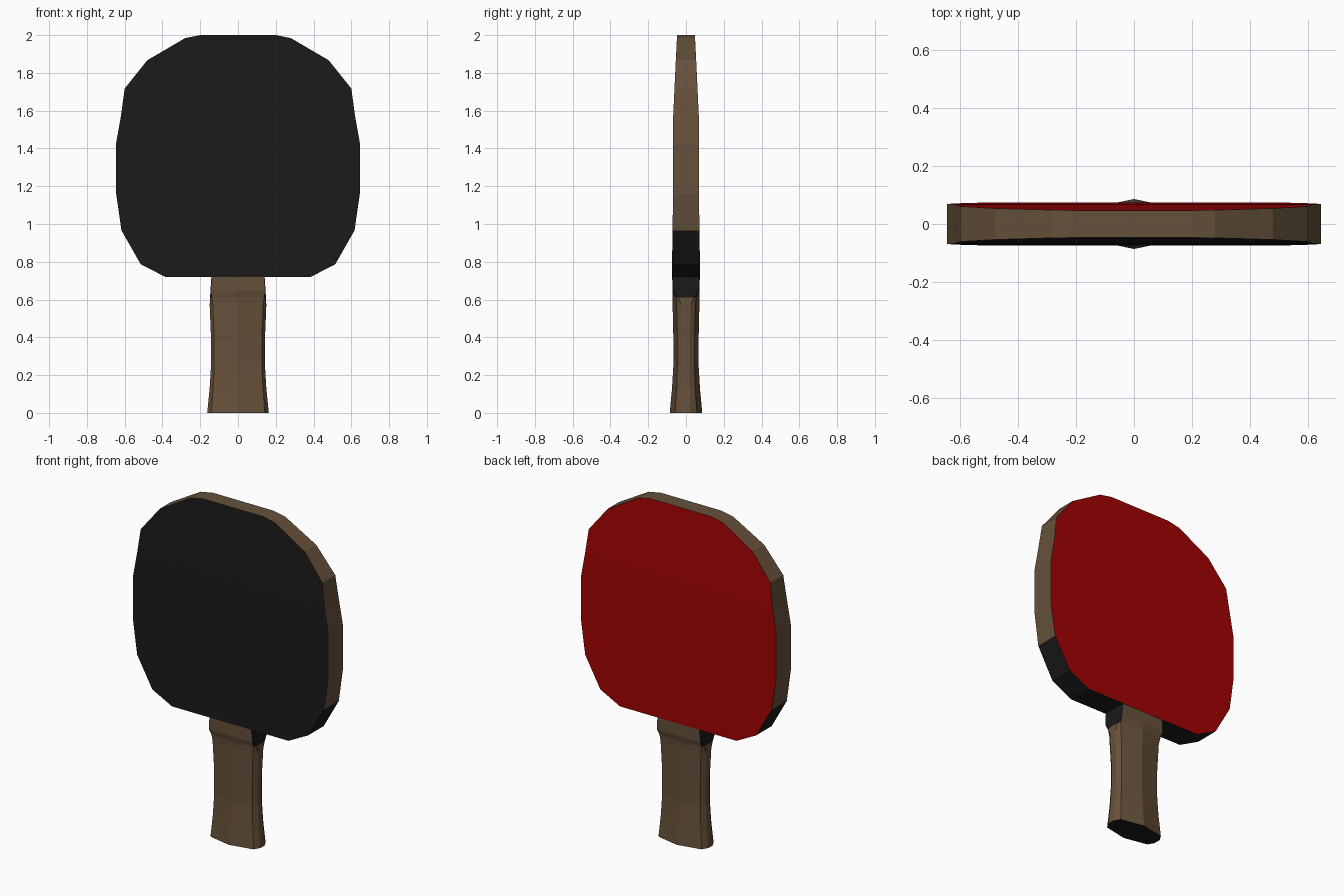
import bpy, bmesh

if "Cube" in bpy.data.objects:
    bpy.data.objects.remove(bpy.data.objects["Cube"])


def material(name, rgb):
    m = bpy.data.materials.new(name)
    m.diffuse_color = (*rgb, 1)
    m.use_nodes = True
    m.node_tree.nodes["Principled BSDF"].inputs["Base Color"].default_value = m.diffuse_color
    return m


WOOD, BLACK, RED = 0, 1, 2
MATS = [material("brown wood", (0.133, 0.082, 0.043)),
        material("black rubber", (0.0105, 0.0105, 0.0105)),
        material("red rubber", (0.36, 0.001, 0.001))]


def loft(name, sections, colour, bottom=None, top=None):
    """Skin closed sections from low to high; colour(row, side) picks the material."""
    bm = bmesh.new()
    rings = [[bm.verts.new(p) for p in s] for s in sections]
    n = len(rings[0])
    for i in range(len(rings) - 1):
        for j in range(n):
            k = (j + 1) % n
            f = bm.faces.new((rings[i][j], rings[i][k], rings[i + 1][k], rings[i + 1][j]))
            f.material_index = colour(i, j)
    if bottom is not None:
        bm.faces.new(rings[0][::-1]).material_index = bottom
    if top is not None:
        bm.faces.new(rings[-1]).material_index = top
    bmesh.ops.recalc_face_normals(bm, faces=bm.faces)
    me = bpy.data.meshes.new(name)
    bm.to_mesh(me)
    bm.free()
    ob = bpy.data.objects.new(name, me)
    bpy.context.collection.objects.link(ob)
    for m in MATS:
        me.materials.append(m)
    return ob


# Blade: half width, height, half thickness
blade = [(0.385, 0.72, 0.074), (0.515, 0.787, 0.074), (0.617, 0.966, 0.071),
         (0.645, 1.16, 0.069), (0.645, 1.43, 0.069), (0.62, 1.57, 0.068),
         (0.60, 1.717, 0.061), (0.48, 1.867, 0.054), (0.28, 1.984, 0.048),
         (0.20, 2.0, 0.047)]


def blade_colour(row, side):
    if side == 0:
        return BLACK              # front rubber
    if side == 2:
        return RED                # back rubber
    return BLACK if row < 2 else WOOD


loft("blade", [[(-x, -t, z), (x, -t, z), (x, t, z), (-x, t, z)] for x, z, t in blade],
     blade_colour, bottom=BLACK, top=WOOD)

# Handle: height, ridge depth, corner x and y, side x and y
handle = [(0.0, 0.086, 0.142, 0.057, 0.163, 0.022),
          (0.13, 0.074, 0.132, 0.049, 0.15, 0.02),
          (0.25, 0.067, 0.126, 0.045, 0.143, 0.018),
          (0.40, 0.067, 0.126, 0.045, 0.143, 0.018),
          (0.57, 0.071, 0.133, 0.05, 0.15, 0.024),
          (0.61, 0.072, 0.138, 0.053, 0.148, 0.04),
          (0.645, 0.072, 0.144, 0.069, 0.146, 0.064),
          (0.72, 0.073, 0.139, 0.072, 0.141, 0.069)]


def handle_section(z, a, cx, cy, sx, sy):
    half = [(0, -a), (cx, -cy), (sx, -sy), (sx, sy), (cx, cy)]
    return [(x, y, z) for x, y in half] + [(-x, -y, z) for x, y in half]


def handle_colour(row, side):
    # black neck on the narrow sides under the blade
    return BLACK if row >= 5 and side % 5 in (1, 2, 3) else WOOD


loft("handle", [handle_section(*h) for h in handle], handle_colour, bottom=BLACK)
